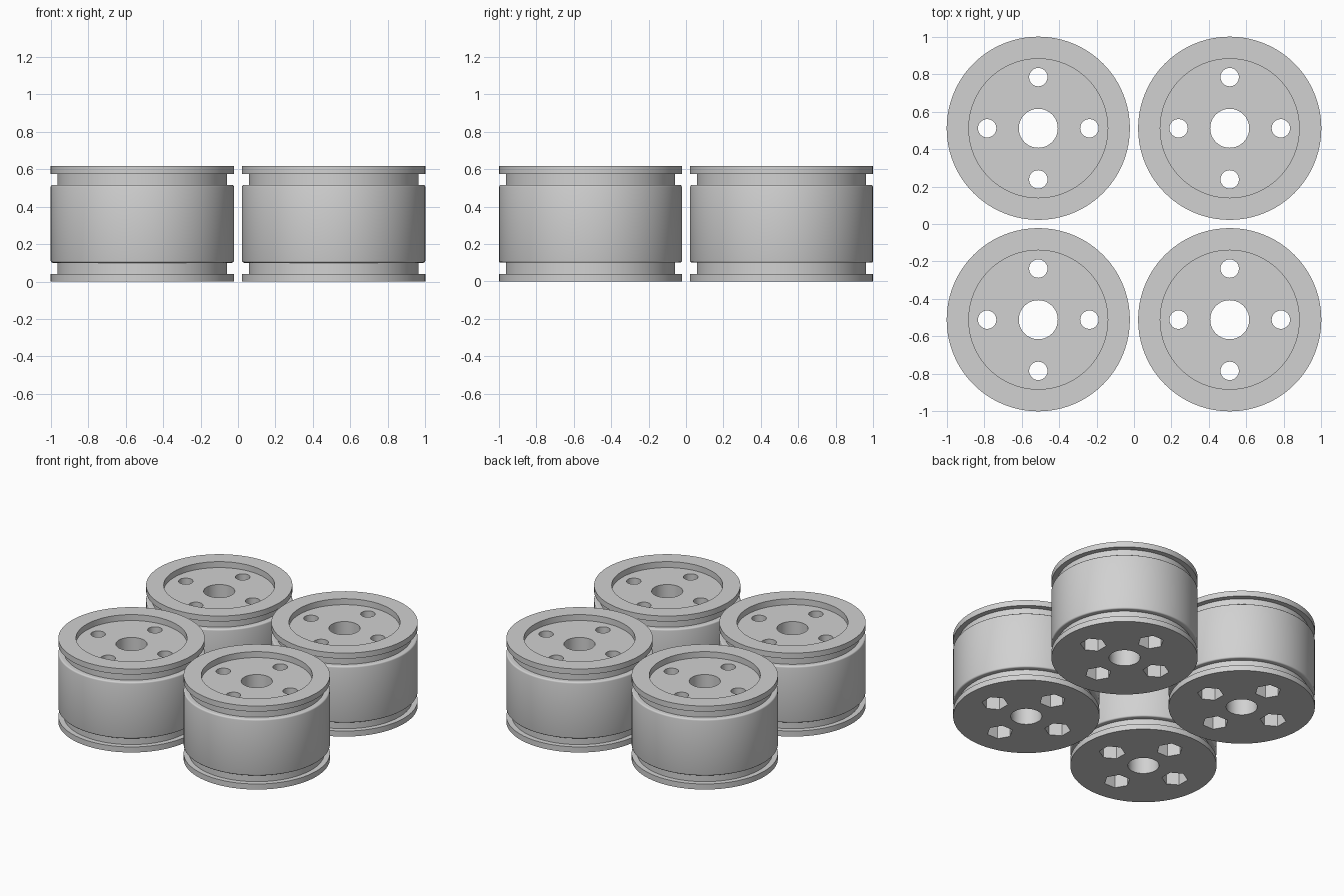
import bpy, bmesh, math

if "Cube" in bpy.data.objects:
    bpy.data.objects.remove(bpy.data.objects["Cube"])

GREY = bpy.data.materials.new("light grey")
GREY.diffuse_color = (0.64, 0.64, 0.64, 1)
GREY.use_nodes = True
GREY.node_tree.nodes["Principled BSDF"].inputs["Base Color"].default_value = GREY.diffuse_color

R, HEIGHT, BORE = 0.489, 0.616, 0.104    # wheel size
GROOVE_R, BEVEL = 0.452, 0.01            # side grooves
RECESS_R, FLOOR = 0.371, 0.572           # sunken top face
BOLT_R, BOLT_CIRCLE = 0.049, 0.273       # bolt holes
HEX_R, HEX_DEPTH = 0.088, 0.25           # nut pockets underneath
CENTRE = 0.511


def lathe(name, profile, steps=96):
    """Spin a closed (radius, height) profile around z."""
    bm = bmesh.new()
    rings = []
    for i in range(steps):
        a = 2 * math.pi * i / steps
        rings.append([bm.verts.new((r * math.cos(a), r * math.sin(a), z)) for r, z in profile])
    n = len(profile)
    for i in range(steps):
        p, q = rings[i], rings[(i + 1) % steps]
        for j in range(n):
            k = (j + 1) % n
            bm.faces.new((p[j], q[j], q[k], p[k]))
    bmesh.ops.recalc_face_normals(bm, faces=bm.faces)
    return to_object(name, bm)


def to_object(name, bm):
    mesh = bpy.data.meshes.new(name)
    bm.to_mesh(mesh)
    bm.free()
    obj = bpy.data.objects.new(name, mesh)
    bpy.context.collection.objects.link(obj)
    return obj


def prism_cutter(name, radius, sides, z0, z1, turn):
    """Four upright prisms on the bolt circle."""
    bm = bmesh.new()
    for k in range(4):
        a = k * math.pi / 2
        cx, cy = BOLT_CIRCLE * math.cos(a), BOLT_CIRCLE * math.sin(a)
        low, high = [], []
        for i in range(sides):
            t = a + turn + 2 * math.pi * i / sides
            x, y = cx + radius * math.cos(t), cy + radius * math.sin(t)
            low.append(bm.verts.new((x, y, z0)))
            high.append(bm.verts.new((x, y, z1)))
        bm.faces.new(low[::-1])
        bm.faces.new(high)
        for i in range(sides):
            j = (i + 1) % sides
            bm.faces.new((low[i], low[j], high[j], high[i]))
    obj = to_object(name, bm)
    obj.hide_render = True
    return obj


# Wheel body: flanges, two grooves, rounded tread edges, recessed top, bore
def tread_corner(z, direction):
    """Rounded tread edge, from groove side to tread side."""
    pts = []
    for i in range(4):
        a = math.pi / 2 * i / 3
        pts.append((R - BEVEL + BEVEL * math.sin(a), z + direction * BEVEL * (1 - math.cos(a))))
    return pts


profile = [(BORE, 0), (R, 0), (R, 0.041), (GROOVE_R, 0.041), (GROOVE_R, 0.1)]
profile += tread_corner(0.1, 1)
profile += tread_corner(0.516, -1)[::-1]
profile += [(GROOVE_R, 0.516), (GROOVE_R, 0.575), (R, 0.575), (R, HEIGHT),
            (RECESS_R, HEIGHT), (RECESS_R, FLOOR), (BORE, FLOOR)]
wheel = lathe("wheel", profile)
wheel.data.materials.append(GREY)

# Bolt holes and hexagonal nut pockets
cutters = [prism_cutter("nut_pocket_cutter", HEX_R, 6, -0.05, HEX_DEPTH, math.pi / 2),
           prism_cutter("bolt_hole_cutter", BOLT_R, 32, 0.1, 0.7, 0)]
for cutter in cutters:
    mod = wheel.modifiers.new(cutter.name, 'BOOLEAN')
    mod.operation = 'DIFFERENCE'
    mod.solver = 'EXACT'
    mod.object = cutter
    bpy.ops.object.select_all(action='DESELECT')
    bpy.context.view_layer.objects.active = wheel
    wheel.select_set(True)
    bpy.ops.object.modifier_apply(modifier=mod.name)
for cutter in cutters:
    bpy.data.objects.remove(cutter)

bpy.ops.object.shade_smooth_by_angle(angle=math.radians(35))

# Four identical wheels in a square
places = [("front_left", -1, -1), ("front_right", 1, -1), ("back_left", -1, 1), ("back_right", 1, 1)]
for i, (label, sx, sy) in enumerate(places):
    obj = wheel
    if i:
        obj = wheel.copy()
        obj.data = wheel.data.copy()
        bpy.context.collection.objects.link(obj)
    obj.name = label + "_wheel"
    obj.location = (sx * CENTRE, sy * CENTRE, 0)
